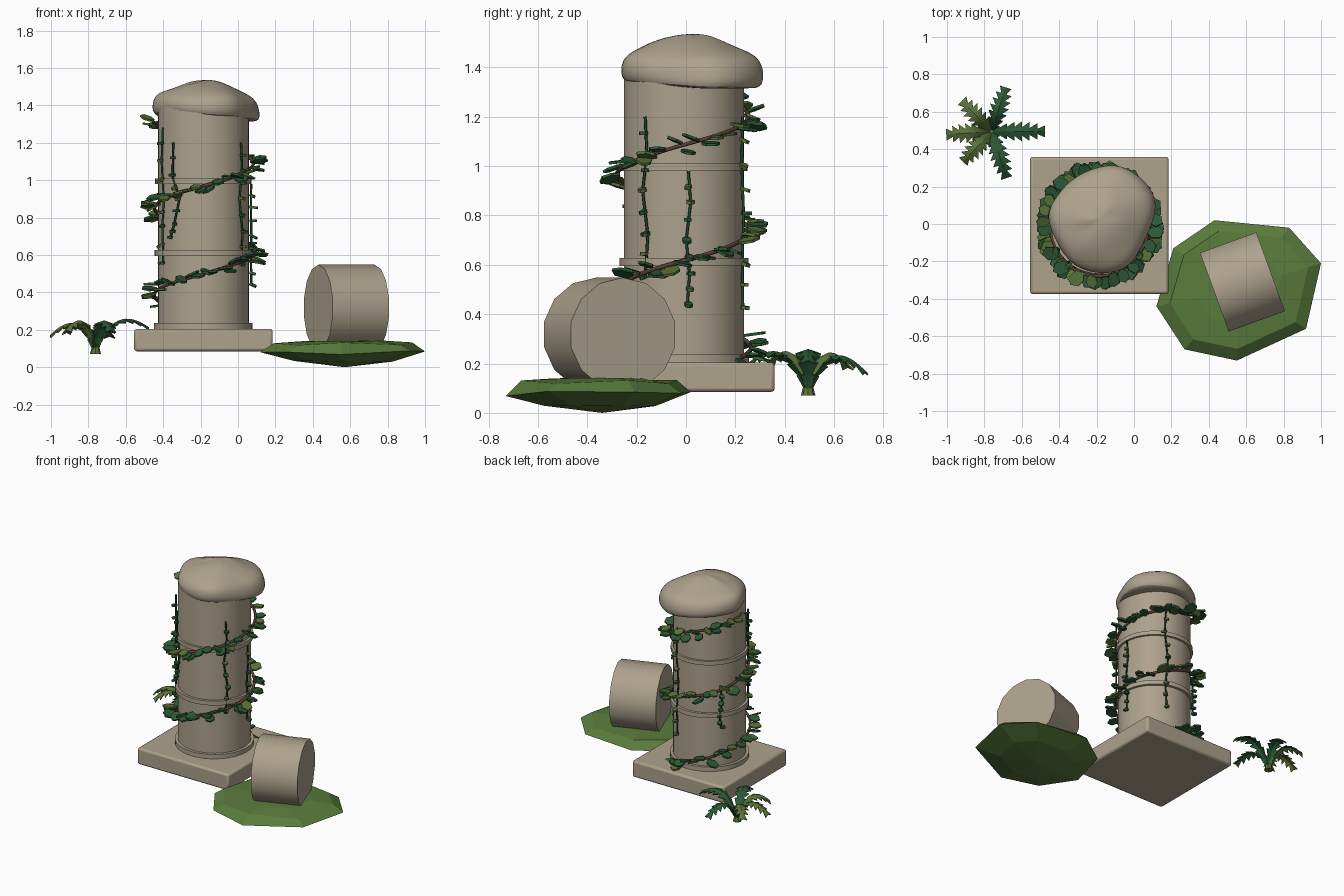
import bpy, bmesh, math, random
from mathutils import Vector, Matrix

if "Cube" in bpy.data.objects:
    bpy.data.objects.remove(bpy.data.objects["Cube"])

random.seed(4)
CX, CY = -0.185, -0.008          # column axis


def material(name, rgb):
    m = bpy.data.materials.new(name)
    m.diffuse_color = (*rgb, 1)
    m.use_nodes = True
    m.node_tree.nodes["Principled BSDF"].inputs["Base Color"].default_value = m.diffuse_color
    return m


STONE = material("stone", (0.42, 0.36, 0.265))
MOSS = material("moss_green", (0.10, 0.20, 0.045))
DARK = material("dark_leaf", (0.026, 0.10, 0.036))
OLIVE = material("olive_leaf", (0.10, 0.17, 0.042))
BARK = material("brown_stem", (0.10, 0.05, 0.032))
TENDRIL = material("tendril_green", (0.012, 0.055, 0.02))


def finish(name, bm, mats, smooth=None):
    bmesh.ops.recalc_face_normals(bm, faces=bm.faces)
    me = bpy.data.meshes.new(name)
    bm.to_mesh(me)
    bm.free()
    ob = bpy.data.objects.new(name, me)
    bpy.context.collection.objects.link(ob)
    for m in mats:
        me.materials.append(m)
    if smooth:
        bpy.ops.object.select_all(action='DESELECT')
        bpy.context.view_layer.objects.active = ob
        ob.select_set(True)
        bpy.ops.object.shade_smooth_by_angle(angle=math.radians(smooth))
    return ob


def cylinder(name, r, depth, mat, matrix, n, bevel=0.0):
    bm = bmesh.new()
    bmesh.ops.create_cone(bm, cap_ends=True, segments=n, radius1=r, radius2=r,
                          depth=depth, matrix=matrix)
    ob = finish(name, bm, [mat], 35)
    if bevel:
        b = ob.modifiers.new("edge", 'BEVEL')
        b.width, b.segments = bevel, 2
    return ob


def loft(name, rings, bottom, top, mat, smooth=None):
    """Skin closed rings of equal length, closing to a point at both ends."""
    bm = bmesh.new()
    loops = [[bm.verts.new(p) for p in ring] for ring in rings]
    n = len(loops[0])
    for a, b in zip(loops, loops[1:]):
        for i in range(n):
            j = (i + 1) % n
            bm.faces.new((a[i], a[j], b[j], b[i]))
    for loop, tip in ((loops[0], bottom), (loops[-1], top)):
        v = bm.verts.new(tip)
        for i in range(n):
            bm.faces.new((loop[i], loop[(i + 1) % n], v))
    return finish(name, bm, [mat], smooth)


def tube(name, pts, r, mat):
    cu = bpy.data.curves.new(name, 'CURVE')
    cu.dimensions = '3D'
    cu.bevel_depth, cu.bevel_resolution, cu.use_fill_caps = r, 1, True
    s = cu.splines.new('POLY')
    s.points.add(len(pts) - 1)
    for q, p in zip(s.points, pts):
        q.co = (*p, 1)
    cu.materials.append(mat)
    ob = bpy.data.objects.new(name, cu)
    bpy.context.collection.objects.link(ob)


def on_column(deg, z, r):
    a = math.radians(deg)
    return Vector((CX + r * math.cos(a), CY + r * math.sin(a), z))


# square plinth
bm = bmesh.new()
bmesh.ops.create_cube(bm, size=1, matrix=Matrix.Translation((CX, CY, 0.145))
                      @ Matrix.Diagonal((0.74, 0.735, 0.12, 1)))
plinth = finish("plinth", bm, [STONE], 35)
bv = plinth.modifiers.new("edge", 'BEVEL')
bv.width, bv.segments = 0.014, 2

# column shaft and its raised bands
for name, z0, z1, r in (("column_shaft", 0.2, 1.39, 0.243), ("foot_band", 0.2, 0.237, 0.263),
                        ("lower_band", 0.595, 0.627, 0.261), ("upper_band", 0.98, 1.01, 0.258)):
    cylinder(name, r, z1 - z0, STONE, Matrix.Translation((CX, CY, (z0 + z1) / 2)), 40)

# weathered broken cap
outline = [(0.12, 0.07), (0.09, 0.19), (-0.02, 0.28), (-0.13, 0.31), (-0.32, 0.25), (-0.43, 0.11),
           (-0.455, 0.02), (-0.40, -0.10), (-0.32, -0.22), (-0.155, -0.27), (-0.02, -0.22), (0.05, -0.08)]
centre = Vector((-0.17, 0.02))
rings = []
for scale, z, tilt in ((0.82, 1.33, 0.6), (1.03, 1.335, 1), (1.06, 1.40, 1), (0.97, 1.45, 0.6),
                       (0.66, 1.49, 0.5), (0.33, 1.525, 0.2)):
    ring = []
    for p in outline:
        d = (Vector(p) - centre) * scale * random.uniform(0.96, 1.04)
        ring.append((centre.x + d.x, centre.y + d.y,
                     z - tilt * (0.05 * d.x + 0.05 * d.y) + random.uniform(-0.012, 0.012)))
    rings.append(ring)
cap = loft("broken_cap", rings, (-0.17, 0.02, 1.35), (-0.17, 0.03, 1.54), STONE, 60)
cap.modifiers.new("weathering", 'SUBSURF').levels = 2

# fallen drum lying on its side
turn = Matrix.Rotation(math.radians(20), 4, 'Z') @ Matrix.Rotation(math.radians(90), 4, 'Y')
cylinder("fallen_drum", 0.23, 0.32, STONE,
         Matrix.Translation((0.58, -0.31, 0.318)) @ turn @ Matrix.Rotation(math.pi / 14, 4, 'Z'), 14)

# faceted moss mound
edge = [(1.0, -0.21), (0.83, -0.02), (0.43, 0.02), (0.21, -0.13), (0.12, -0.44),
        (0.27, -0.67), (0.55, -0.73), (0.92, -0.56)]
mid = Vector((0.57, -0.34))
rings = []
for scale, z, wob in ((0.6, 0.03, 0.004), (1.0, 0.075, 0.015), (0.84, 0.125, 0.008), (0.5, 0.138, 0.004)):
    rings.append([((mid + (Vector(p) - mid) * scale).x, (mid + (Vector(p) - mid) * scale).y,
                   z + random.uniform(-wob, wob)) for p in edge])
loft("moss_mound", rings, (0.57, -0.34, 0.0), (0.57, -0.34, 0.142), MOSS)

# leaf plates
LEAF = [(-0.1, 0), (0.2, 0.38), (0.68, 0.42), (1.0, 0.05), (0.75, -0.38), (0.2, -0.36)]


def add_leaf(bm, pos, yaw, pitch, roll, size, mat_index, thick=0.011):
    m = (Matrix.Translation(pos) @ Matrix.Rotation(yaw, 4, 'Z') @ Matrix.Rotation(pitch, 4, 'Y')
         @ Matrix.Rotation(roll, 4, 'X'))
    low, high = ([bm.verts.new(m @ Vector((x * size, y * size, h))) for x, y in LEAF]
                 for h in (-thick / 2, thick / 2))
    faces = [bm.faces.new(low[::-1]), bm.faces.new(high)]
    n = len(LEAF)
    for i in range(n):
        j = (i + 1) % n
        faces.append(bm.faces.new((low[i], low[j], high[j], high[i])))
    for f in faces:
        f.material_index = mat_index


# spiral vine climbing the column
def spiral(t):
    return on_column(60 + 835 * t, 0.225 + 1.09 * t, 0.266 + 0.006 * math.sin(40 * t))


tube("spiral_vine_stem", [spiral(i / 140) for i in range(141)], 0.009, BARK)
bm = bmesh.new()
COUNT = 92
for i in range(COUNT):
    t = i / (COUNT - 1)
    a = math.radians(60 + 835 * t)
    p = spiral(t) + Vector((0, 0, random.uniform(-0.025, 0.028)))
    add_leaf(bm, p, a + random.uniform(-0.75, 0.75), random.uniform(-0.3, 0.4),
             random.uniform(-0.4, 0.4), random.uniform(0.065, 0.09), random.choice((0, 0, 1)))
finish("spiral_vine_leaves", bm, [DARK, OLIVE])

# hanging tendrils: (angle, height) waypoints
hangers = [
    [(212, 1.28), (209, 1.1), (214, 0.9), (211, 0.75), (213, 0.55)],
    [(231, 1.2), (230, 1.02), (240, 0.9), (232, 0.76), (226, 0.69)],
    [(-38, 1.2), (-36, 1.05), (-41, 0.9), (-35, 0.72), (-38, 0.55)],
    [(68, 1.2), (66, 1.0), (71, 0.8), (67, 0.6), (69, 0.42)],
    [(4, 0.98), (6, 0.85), (2, 0.7), (5, 0.56), (3, 0.44)],
    [(142, 0.8), (144, 0.7), (140, 0.6), (143, 0.52)],
]
bm = bmesh.new()
for k, way in enumerate(hangers):
    pts = [on_column(a, z, 0.256) for a, z in way]
    tube("hanging_tendril_%d" % k, pts, 0.006, TENDRIL)
    for (a, z), (a2, z2) in zip(way, way[1:]):
        for s in (0.45, 0.95):
            ang = a + (a2 - a) * s
            add_leaf(bm, on_column(ang, z + (z2 - z) * s, 0.25), math.radians(ang) + random.uniform(-0.6, 0.6),
                     random.uniform(-0.1, 0.5), 0, random.uniform(0.032, 0.045), random.choice((0, 0, 1)), 0.014)
finish("tendril_leaves", bm, [DARK, OLIVE])

# fern: arching serrated fronds around a small crown
root = Vector((-0.762, 0.495, 0.085))
fronds = [(0, 0.285, 0.125, 0), (72, 0.245, 0.08, 0), (134, 0.225, 0.10, 1),
          (184, 0.24, 0.085, 1), (227, 0.22, 0.11, 1), (288, 0.26, 0.11, 0)]
bm = bmesh.new()
STEPS = 7
for deg, length, tip_h, mat_index in fronds:
    a = math.radians(deg)
    out, side = Vector((math.cos(a), math.sin(a), 0)), Vector((-math.sin(a), math.cos(a), 0))

    def spine(u):
        h = tip_h * u + 0.42 * u * (1 - u) * (1.25 - 0.5 * u)
        return root + out * length * u + Vector((0, 0, h))

    rows = []
    for i in range(STEPS):
        u = i / STEPS
        wide = 0.052 * math.sin(math.pi * (0.18 + 0.72 * u))
        rows.append((u, u, wide * 0.42))
        rows.append((u + 0.55 / STEPS, u + 1.0 / STEPS, wide))
    rows.append((1, 1, 0.003))
    strip = []
    for u, ue, w in rows:
        c, e = spine(u), spine(min(ue, 1))
        drop = Vector((0, 0, -0.35 * w))
        strip.append([bm.verts.new(e - side * w + drop), bm.verts.new(c), bm.verts.new(e + side * w + drop)])
    for r0, r1 in zip(strip, strip[1:]):
        for k in (0, 1):
            bm.faces.new((r0[k], r1[k], r1[k + 1], r0[k + 1])).material_index = mat_index
fern = finish("fern_fronds", bm, [DARK, OLIVE])
sol = fern.modifiers.new("thickness", 'SOLIDIFY')
sol.thickness, sol.offset = 0.007, 0

bm = bmesh.new()
bmesh.ops.create_cone(bm, cap_ends=True, segments=8, radius1=0.03, radius2=0.018, depth=0.045,
                      matrix=Matrix.Translation((root.x, root.y, 0.092)))
finish("fern_crown", bm, [OLIVE])
